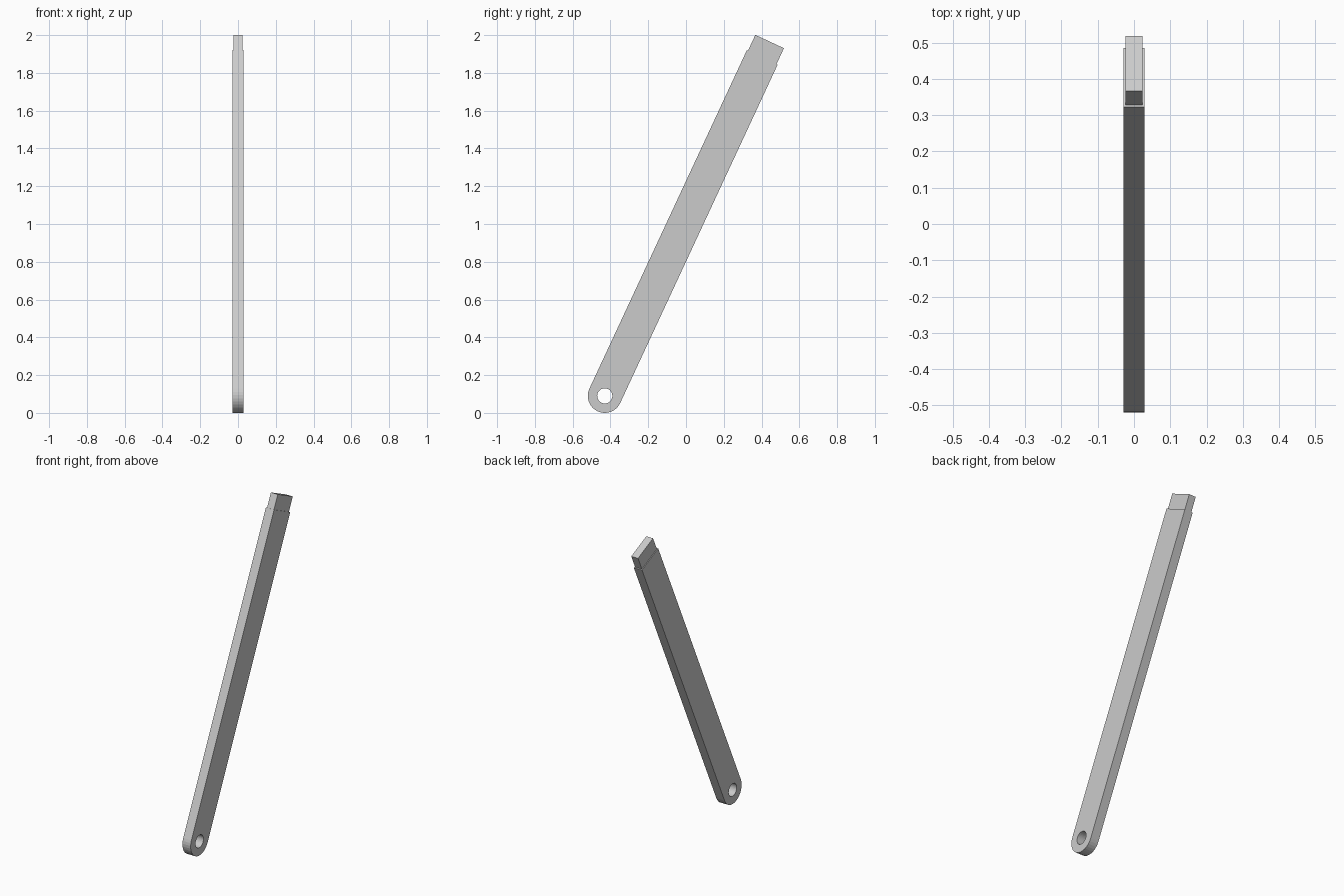
import bpy, bmesh
from math import sin, cos, pi, radians
from mathutils import Matrix

if "Cube" in bpy.data.objects:
    bpy.data.objects.remove(bpy.data.objects["Cube"])

TILT = radians(24.95)
R = 0.09          # half width of the bar and radius of its round end
LENGTH = 1.977    # pivot to shoulder
TIP = 2.069       # pivot to tip end

# Local frame: pivot at origin, bar runs along +z, then tilts towards +y
PLACE = Matrix.Translation((0, -0.43, R)) @ Matrix.Rotation(-TILT, 4, 'X')


def plate(name, profile, half_x):
    """Extrude a closed (y, z) profile symmetrically along x."""
    bm = bmesh.new()
    face = bm.faces.new([bm.verts.new((-half_x, y, z)) for y, z in profile])
    ext = bmesh.ops.extrude_face_region(bm, geom=[face])
    verts = [v for v in ext["geom"] if isinstance(v, bmesh.types.BMVert)]
    bmesh.ops.translate(bm, vec=(2 * half_x, 0, 0), verts=verts)
    bmesh.ops.recalc_face_normals(bm, faces=bm.faces)
    mesh = bpy.data.meshes.new(name)
    bm.to_mesh(mesh)
    bm.free()
    obj = bpy.data.objects.new(name, mesh)
    bpy.context.collection.objects.link(obj)
    obj.matrix_world = PLACE
    return obj


def arc(radius, start, end, steps):
    return [(radius * cos(start + (end - start) * i / steps),
             radius * sin(start + (end - start) * i / steps)) for i in range(steps + 1)]


# Long bar with a rounded lower end
bar = plate("bar", arc(R, pi, 2 * pi, 16) + [(R, LENGTH), (-R, LENGTH)], 0.029)

# Pivot hole through the rounded end
cutter = plate("hole_cutter", arc(0.04, 0, 2 * pi, 32)[:-1], 0.1)
cutter.hide_render = True
cutter.hide_viewport = True
hole = bar.modifiers.new("pivot_hole", 'BOOLEAN')
hole.operation = 'DIFFERENCE'
hole.solver = 'EXACT'
hole.object = cutter

# Slightly narrower tip block seated on the shoulder
T = 0.0835
plate("tip", [(-T, LENGTH), (T, LENGTH), (T, TIP), (-T, TIP)], 0.024)
